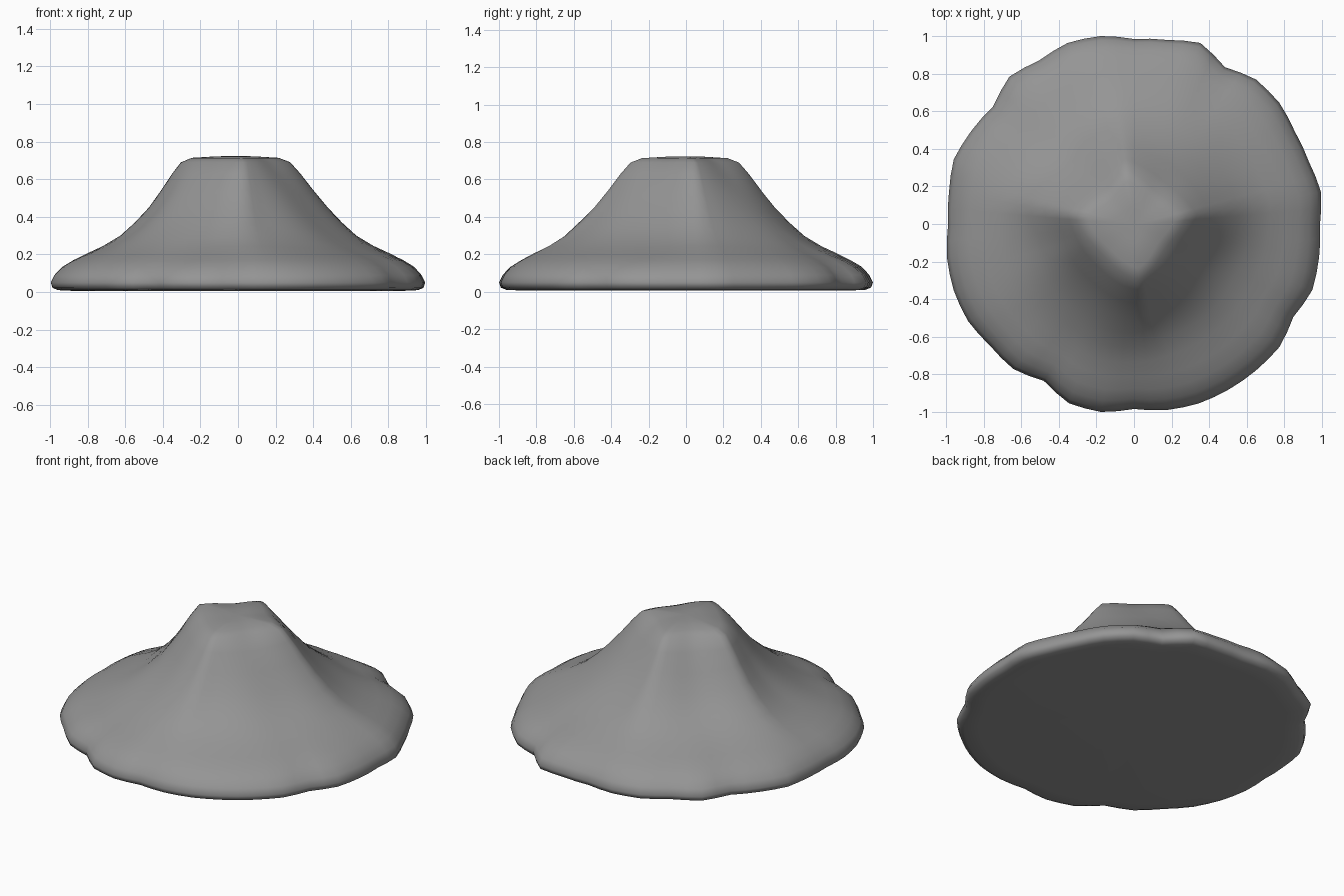
import bpy
import bmesh
import math

if "Cube" in bpy.data.objects:
    bpy.data.objects.remove(bpy.data.objects["Cube"], do_unlink=True)

SEGMENTS = 72

# Rim outline: radius in percent at every ten degrees
RIM = [98, 100, 98, 98, 100, 100, 96, 102, 99, 98, 101, 102,
       100, 102, 97, 99, 101, 99, 98, 100, 101, 101, 99, 99,
       95, 100, 100, 97, 99, 100, 100, 100, 100, 97, 100, 99]

# Directions of the four plateau corners, in degrees
CORNERS = [10, 98, 170, 276, 370]

# Profile rows: height on ridge, radius on ridge, height on flank, radius on flank
PROFILE = [
    (.722, .10, .722, .075),
    (.714, .235, .712, .17),
    (.69, .295, .69, .22),
    (.63, .345, .62, .28),
    (.54, .41, .515, .355),
    (.45, .48, .415, .43),
    (.37, .555, .335, .515),
    (.30, .635, .275, .605),
    (.245, .73, .23, .705),
    (.205, .82, .195, .80),
    (.17, .89, .165, .885),
    (.135, .95, .13, .945),
    (.09, .99, .09, .99),
    (.05, 1.01, .05, 1.01),
    (.022, 1.0, .022, 1.0),
    (.01, .97, .01, .97),
    (.006, .88, .006, .88),
]


def rim_radius(angle):
    """Outline radius, read between neighbouring samples."""
    place = math.degrees(angle) / 10
    i = int(place)
    f = place - i
    return (RIM[i % 36] * (1 - f) + RIM[(i + 1) % 36] * f) / 100


def ridge_weight(angle):
    """One at the plateau corners, zero at the middle of its sides."""
    degrees = (math.degrees(angle) - CORNERS[0]) % 360 + CORNERS[0]
    for a, b in zip(CORNERS, CORNERS[1:]):
        if a <= degrees <= b:
            from_side = ((degrees - a) / (b - a) - .5) * math.pi / 2
    square = (1 / math.cos(from_side) - 1) / (math.sqrt(2) - 1)
    rounded = .5 - .5 * math.cos(4 * from_side)
    return .6 * square + .4 * rounded


def surface_point(row, angle):
    """Blend ridge and flank profiles into a draped slope."""
    zr, rr, zf, rf = row
    ridge = ridge_weight(angle)
    z = zf + (zr - zf) * ridge
    r = rf + (rr - rf) * ridge
    # Plateau reaches a little further to the right
    r -= .015 * math.cos(angle) * max(0, (z - .45) / .27)
    # Fuller flanks on one diagonal, with small creases, fading at both ends
    slope = max(0, 1 - abs(r - .55) / .3)
    bulge = max(0, math.sin(2 * angle - math.radians(25)))
    r += slope * (.05 * bulge + .008 * math.sin(7 * angle + 1))
    # The wavy outline takes over toward the rim
    r *= 1 + (rim_radius(angle) - 1) * max(0, (r - .6) / .4)
    return r * math.cos(angle), r * math.sin(angle), z


# Draped mound: rings joined from the plateau down to the underside
bm = bmesh.new()
rings = []
for row in PROFILE:
    rings.append([bm.verts.new(surface_point(row, math.tau * i / SEGMENTS))
                  for i in range(SEGMENTS)])

for upper, lower in zip(rings, rings[1:]):
    for i in range(SEGMENTS):
        j = (i + 1) % SEGMENTS
        bm.faces.new((upper[i], lower[i], lower[j], upper[j]))

# Plateau centre and closed underside
peak = bm.verts.new((0, 0, .724))
base = bm.verts.new((0, 0, .006))
for i in range(SEGMENTS):
    j = (i + 1) % SEGMENTS
    bm.faces.new((peak, rings[0][i], rings[0][j]))
    bm.faces.new((base, rings[-1][j], rings[-1][i]))

# Centre the footprint
for axis in (0, 1):
    values = [v.co[axis] for v in bm.verts]
    middle = (min(values) + max(values)) / 2
    for v in bm.verts:
        v.co[axis] -= middle
bmesh.ops.recalc_face_normals(bm, faces=bm.faces)

mesh = bpy.data.meshes.new("draped_mound")
bm.to_mesh(mesh)
bm.free()
mound = bpy.data.objects.new("draped_mound", mesh)
bpy.context.collection.objects.link(mound)

# Plain grey surface
grey = bpy.data.materials.new("stone_grey")
grey.use_nodes = True
colour = (.3, .3, .3, 1)
grey.diffuse_color = colour
grey.node_tree.nodes["Principled BSDF"].inputs["Base Color"].default_value = colour
mesh.materials.append(grey)

bpy.ops.object.select_all(action="DESELECT")
mound.select_set(True)
bpy.context.view_layer.objects.active = mound
bpy.ops.object.shade_smooth_by_angle(angle=math.radians(60))
